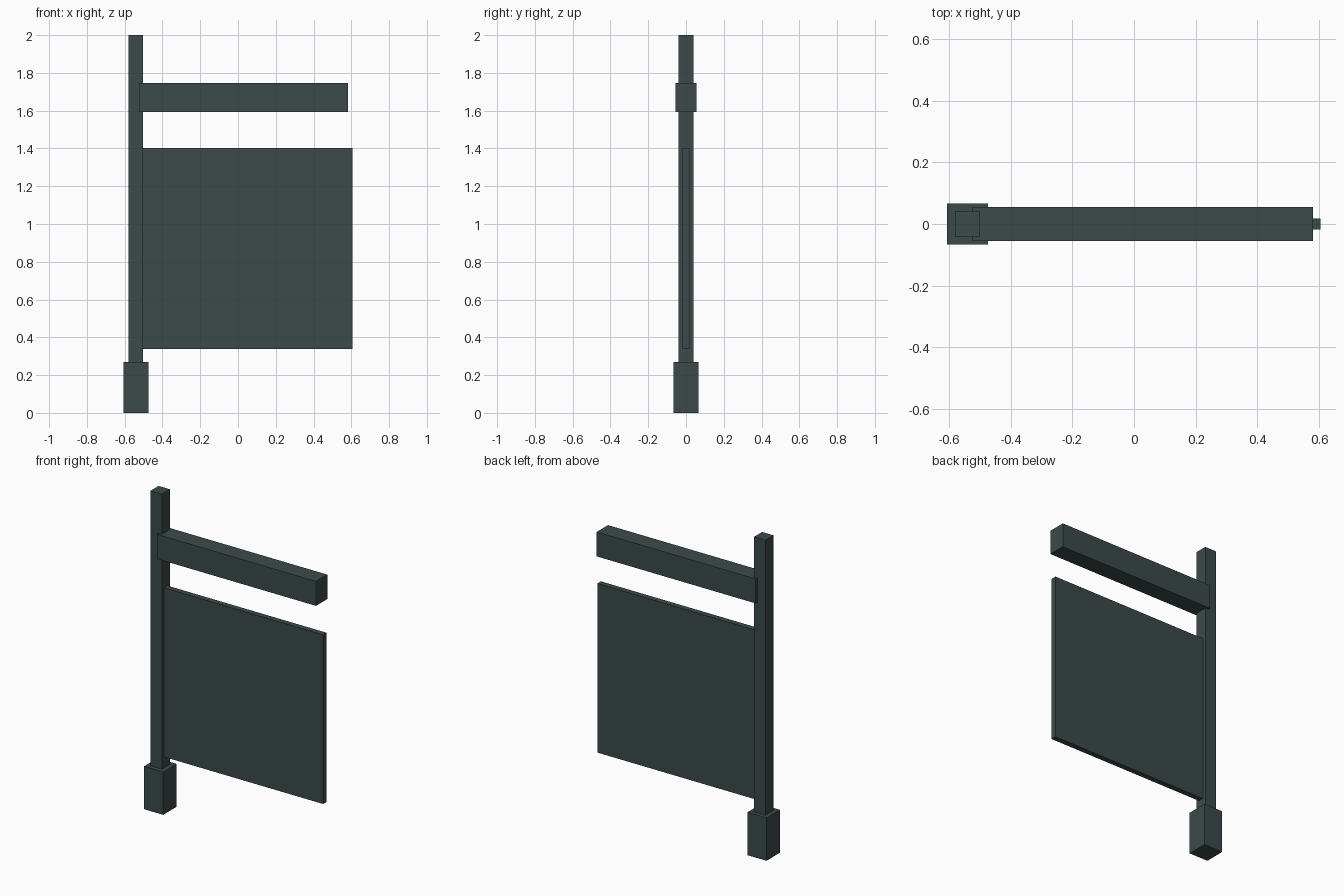
import bpy

if "Cube" in bpy.data.objects:
    bpy.data.objects.remove(bpy.data.objects["Cube"])

# single dark slate paint
slate = bpy.data.materials.new("dark slate")
slate.diffuse_color = (0.045, 0.068, 0.069, 1)
slate.use_nodes = True
slate.node_tree.nodes["Principled BSDF"].inputs["Base Color"].default_value = slate.diffuse_color


def box(name, x0, x1, half_y, z0, z1):
    """Box spanning the given limits, centred on y = 0."""
    bpy.ops.mesh.primitive_cube_add(size=1, location=((x0 + x1) / 2, 0, (z0 + z1) / 2))
    ob = bpy.context.object
    ob.name = name
    ob.scale = (x1 - x0, 2 * half_y, z1 - z0)
    bpy.ops.object.transform_apply(location=False, rotation=False, scale=True)
    ob.data.materials.append(slate)
    return ob


# post standing in a thicker foot
box("post_foot", -0.607, -0.474, 0.0665, 0.0, 0.27)
box("post", -0.581, -0.502, 0.0400, 0.26, 2.0)
# thick upper rail overlapping the post
box("upper_rail", -0.524, 0.582, 0.0560, 1.593, 1.747)
# thin panel fixed to the side of the post
box("panel", -0.502, 0.605, 0.0175, 0.338, 1.402)
